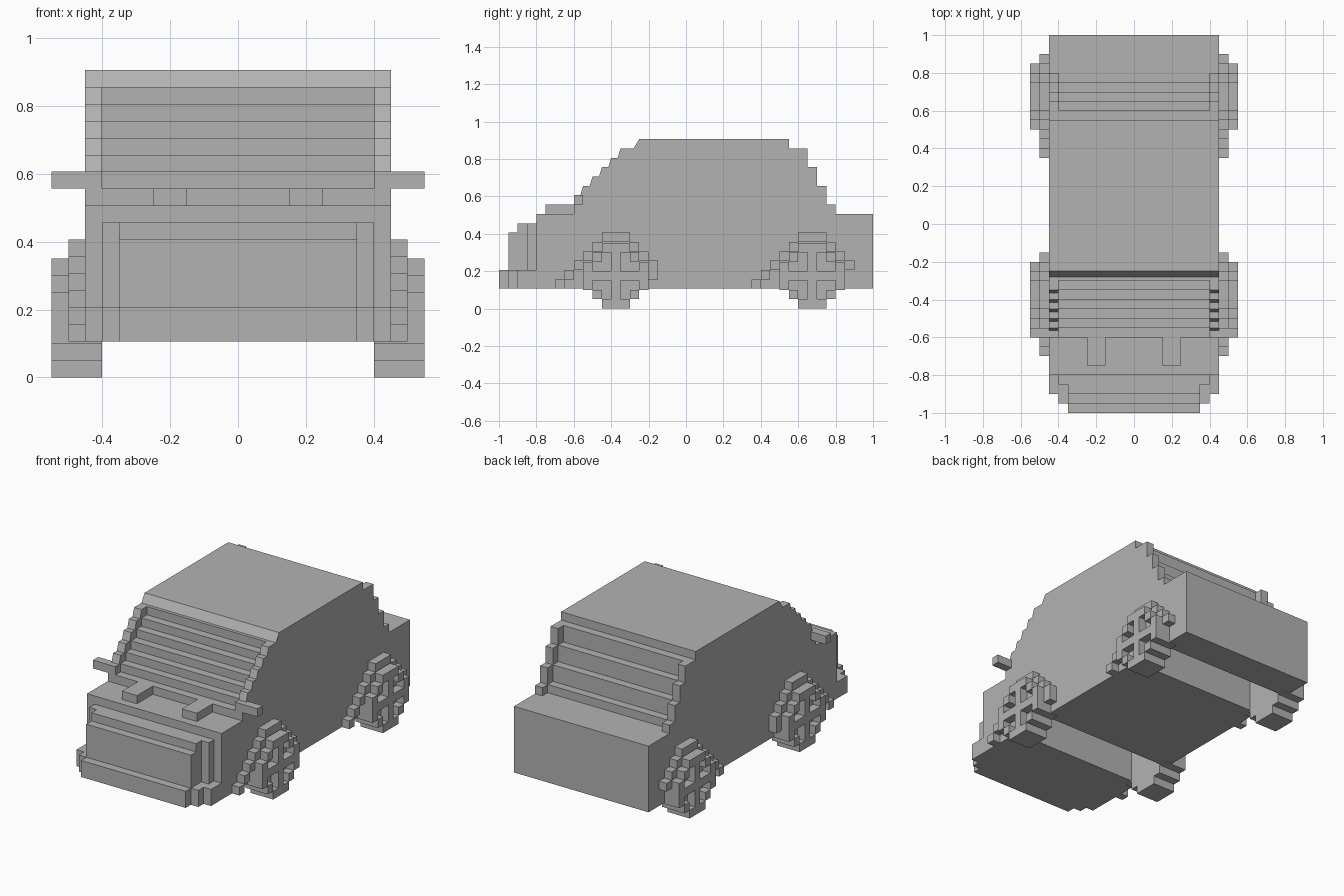
import bpy, bmesh

cube = bpy.data.objects.get("Cube")
if cube:
    bpy.data.objects.remove(cube, do_unlink=True)

grey = bpy.data.materials.new("plain grey")
grey.use_nodes = True
grey.diffuse_color = (0.45, 0.45, 0.45, 1)
grey.node_tree.nodes["Principled BSDF"].inputs["Base Color"].default_value = (0.45, 0.45, 0.45, 1)

U = 0.05       # block size
Z0 = 0.106     # underside of the body
WHEELS = {"front": -0.375, "rear": 0.675}


def finish(name, bm):
    bmesh.ops.recalc_face_normals(bm, faces=bm.faces)
    mesh = bpy.data.meshes.new(name)
    bm.to_mesh(mesh)
    bm.free()
    mesh.materials.append(grey)
    obj = bpy.data.objects.new(name, mesh)
    bpy.context.collection.objects.link(obj)
    return obj


def boxes(name, spans):
    """One object from boxes given as x0, x1, y0, y1, z0, z1."""
    bm = bmesh.new()
    for x0, x1, y0, y1, z0, z1 in spans:
        verts = bmesh.ops.create_cube(bm, size=1)["verts"]
        bmesh.ops.scale(bm, verts=verts, vec=(x1 - x0, y1 - y0, z1 - z0))
        bmesh.ops.translate(bm, verts=verts,
                            vec=((x0 + x1) / 2, (y0 + y1) / 2, (z0 + z1) / 2))
    return finish(name, bm)


def extrude_profile(name, points, x0, x1):
    """Extrude a closed y-z outline across the car."""
    bm = bmesh.new()
    face = bm.faces.new([bm.verts.new((x0, y, z)) for y, z in points])
    result = bmesh.ops.extrude_face_region(bm, geom=[face])
    moved = [v for v in result["geom"] if isinstance(v, bmesh.types.BMVert)]
    bmesh.ops.translate(bm, verts=moved, vec=(x1 - x0, 0, 0))
    return finish(name, bm)


def body_profile(inset, channels):
    """Stepped outline; inset recesses both windows, channels cut the wheel bays."""
    pts = [(-0.8, Z0), (-0.8, Z0 + 0.4), (-0.6, Z0 + 0.4), (-0.6, Z0 + 0.45)]
    for k in range(6):                                   # windscreen steps
        y, z = -0.6 + U * k + inset, Z0 + 0.45 + U * k
        lean = 0 if (inset or k == 0) else 0.015
        pts += [(y - lean, z), (y, z + U)]
    pts += [(-0.28, Z0 + 0.75), (-0.25, Z0 + 0.8),       # roof
            (0.55, Z0 + 0.8), (0.55, Z0 + 0.75)]
    for k in range(3):                                   # rear window steps
        y, z = 0.65 + U * k - inset, Z0 + 0.75 - 0.1 * k
        pts += [(y, z), (y, z - 0.1)]
    pts += [(0.8 - inset, Z0 + 0.45), (0.8 - inset, Z0 + 0.4),
            (1.0, Z0 + 0.4), (1.0, Z0)]                  # boot
    if channels:
        for c in (WHEELS["rear"], WHEELS["front"]):
            pts += [(c + 0.125, Z0), (c + 0.125, Z0 + 0.2),
                    (c - 0.125, Z0 + 0.2), (c - 0.125, Z0)]
    # Drop repeated neighbours
    return [p for i, p in enumerate(pts)
            if abs(p[0] - pts[i - 1][0]) + abs(p[1] - pts[i - 1][1]) > 1e-5]


# Body: recessed centre between two side panels
extrude_profile("body_centre", body_profile(U, True), -0.4, 0.4)
for side, s in (("left", 1), ("right", -1)):
    extrude_profile(side + "_side_panel", body_profile(0, False), 0.4 * s, 0.45 * s)

# Nose, bumper and bonnet blocks
boxes("nose", [(-0.4, 0.4, -0.85, -0.8, Z0 + 0.1, Z0 + 0.35),
               (-0.35, 0.35, -0.9, -0.85, Z0 + 0.1, Z0 + 0.35),
               (-0.35, 0.35, -0.95, -0.9, Z0 + 0.1, Z0 + 0.3)])
boxes("front_bumper", [(-0.45, 0.45, -0.9, -0.8, Z0, Z0 + 0.1),
                       (-0.4, 0.4, -0.95, -0.9, Z0, Z0 + 0.1),
                       (-0.35, 0.35, -1.0, -0.95, Z0, Z0 + 0.1)])
for side, s in (("left", 1), ("right", -1)):
    x = 0.2 * s
    boxes(side + "_bonnet_block", [(x - U, x + U, -0.75, -0.6, Z0 + 0.4, Z0 + 0.45)])
    x = 0.5 * s
    boxes(side + "_mirror", [(x - U, x + U, -0.6, -0.55, Z0 + 0.45, Z0 + 0.5)])

# Wheel rows from the ground up: half widths of the disc in blocks
ROWS = (1.5, 2.5, 3.5, 3.5, 3.5, 2.5, 1.5)
# Arch blocks: y from, y to, row above the underside, relative to the axle
ARCH = [(-0.075, 0.075, 5), (-0.125, -0.075, 4), (0.075, 0.125, 4),
        (-0.175, -0.125, 3), (0.125, 0.175, 3), (-0.225, -0.175, 2),
        (0.175, 0.225, 2), (-0.275, -0.225, 1), (-0.325, -0.275, 0)]


def xspan(a, b, s):
    return (a, b) if s > 0 else (-b, -a)


for end, c in WHEELS.items():
    for side, s in (("left", 1), ("right", -1)):
        spans = []
        for r, half in enumerate(ROWS):
            z = r * U
            spans.append((*xspan(0.4, 0.5, s), c - half * U, c + half * U, z, z + U))
            # Rim ring with a cross of spokes
            for col in range(-3, 4):
                if abs(col) > half:
                    continue
                edge = abs(col) + 1 > half or r in (0, 6) or \
                    abs(col) > min(ROWS[r - 1], ROWS[r + 1])
                if edge or col == 0 or r == 3:
                    y = c + col * U
                    spans.append((*xspan(0.5, 0.55, s), y - U / 2, y + U / 2, z, z + U))
        boxes(f"{end}_{side}_wheel", spans)
        arch = ARCH + ([(0.175, 0.225, 1)] if end == "front" else [])
        boxes(f"{end}_{side}_wheel_arch",
              [(*xspan(0.45, 0.5, s), c + a, c + b, Z0 + r * U, Z0 + (r + 1) * U)
               for a, b, r in arch])
